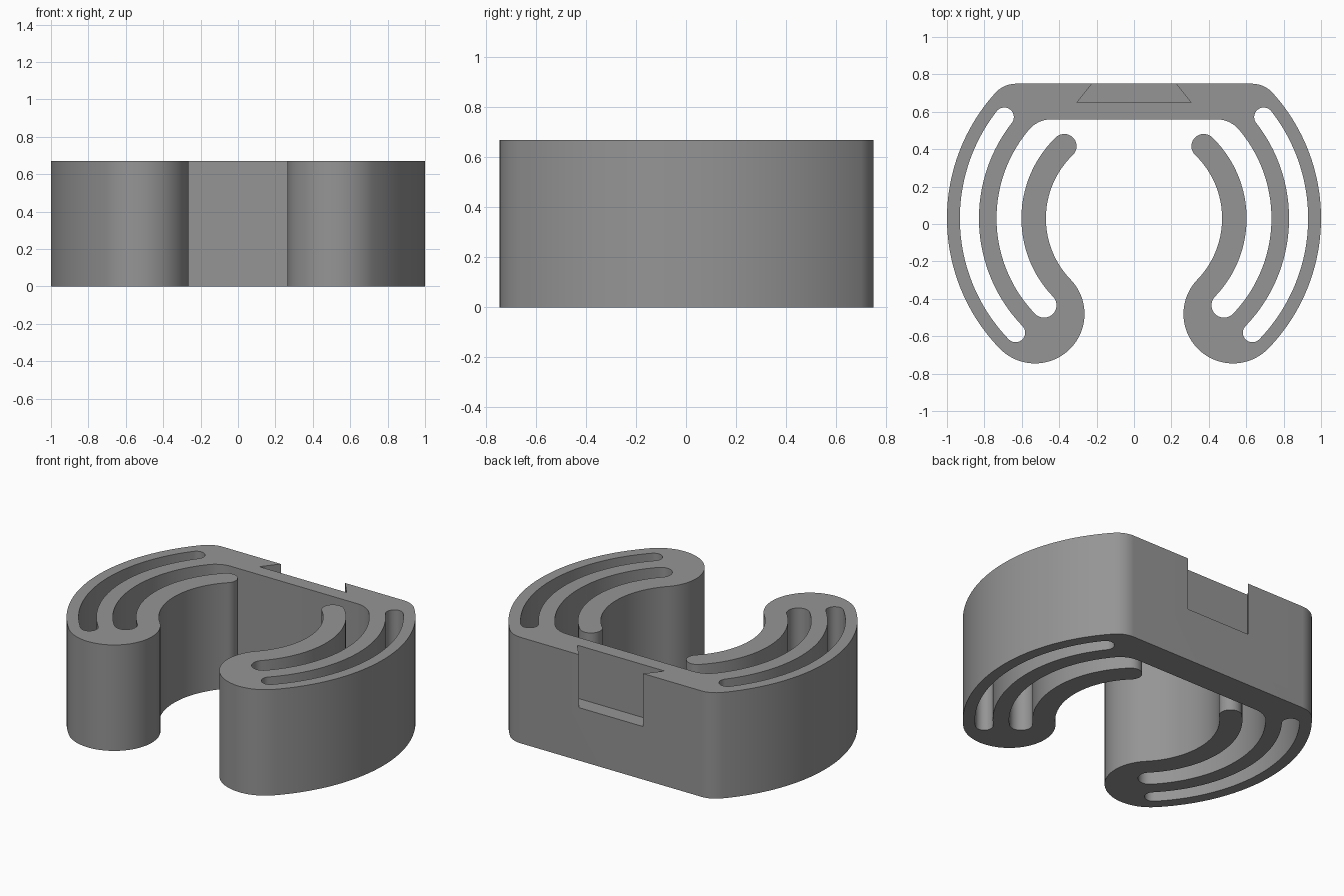
import bpy, bmesh, math

if "Cube" in bpy.data.objects:
    bpy.data.objects.remove(bpy.data.objects["Cube"])

H = 0.67            # body height
CY = 0.03           # common centre of all the arcs is (0, CY)
LOW, TIP = -44, 46  # end angles of the spring arms


def polar(r, deg):
    a = math.radians(deg)
    return r * math.cos(a), CY + r * math.sin(a)


def arc(centre, r, a0, a1, step=3):
    n = max(2, round(abs(a1 - a0) / step))
    return [(centre[0] + r * math.cos(math.radians(a0 + (a1 - a0) * i / n)),
             centre[1] + r * math.sin(math.radians(a0 + (a1 - a0) * i / n)))
            for i in range(n + 1)]


def fillet(r_arc, y_flat, r):
    """Centre and tangent angle of a fillet between a big arc and a flat edge."""
    dy = y_flat - r - CY
    x = math.sqrt((r_arc - r) ** 2 - dy ** 2)
    return (x, y_flat - r), math.degrees(math.atan2(dy, x))


def loop_edges(bm, pts, z):
    clean = [p for i, p in enumerate(pts) if math.dist(p, pts[i - 1]) > 1e-4]
    vs = [bm.verts.new((x, y, z)) for x, y in clean]
    return [bm.edges.new((vs[i - 1], vs[i])) for i in range(len(vs))]


C = (0, CY)
out_c, out_a = fillet(1.0, 0.75, 0.151)
in_c, in_a = fillet(0.735, 0.56, 0.16)

# Right half of the outline: shoulder, outer wall, foot, inner arm, open slot
half = (arc(out_c, 0.151, 90, out_a)
        + arc(C, 1.0, out_a, LOW, 2)
        + arc(polar(0.7355, LOW), 0.2645, LOW, LOW - 180)
        + arc(C, 0.471, LOW, TIP, 2)
        + arc(polar(0.5365, TIP), 0.0655, TIP + 180, TIP, 9)
        + arc(C, 0.602, TIP, LOW, 2)
        + arc(polar(0.6685, LOW), 0.0665, LOW + 180, LOW + 360, 9)
        + arc(C, 0.735, LOW, in_a, 2)
        + arc(in_c, 0.16, in_a, 90))
outline = half + [(-x, y) for x, y in reversed(half)]

# Closed curved slot in the outer wall
slot = (arc(C, 0.931, LOW, 38, 2)
        + arc(polar(0.88, 38), 0.051, 38, 218, 9)
        + arc(C, 0.829, 38, LOW, 2)
        + arc(polar(0.88, LOW), 0.051, LOW + 180, LOW + 360, 9))

bm = bmesh.new()
edges = []
for pts in (outline, slot, [(-x, y) for x, y in slot]):
    edges += loop_edges(bm, pts, H)
bmesh.ops.triangle_fill(bm, edges=edges, use_beauty=True, use_dissolve=False)
for f in bm.faces:
    f.normal_update()
    if f.normal.z < 0:
        f.normal_flip()
mesh = bpy.data.meshes.new("clip_body")
bm.to_mesh(mesh)
bm.free()
body = bpy.data.objects.new("clip_body", mesh)
bpy.context.collection.objects.link(body)

grey = bpy.data.materials.new("mid grey")
grey.diffuse_color = (0.3, 0.3, 0.3, 1)
grey.use_nodes = True
grey.node_tree.nodes["Principled BSDF"].inputs["Base Color"].default_value = grey.diffuse_color
mesh.materials.append(grey)

# Dovetail pocket cutter: wider inside, open at the back and top
bm = bmesh.new()
prof = [(-0.305, 0.65), (0.305, 0.65), (0.145, 0.85), (-0.145, 0.85)]
lo = [bm.verts.new((x, y, H / 2)) for x, y in prof]
hi = [bm.verts.new((x, y, H + 0.2)) for x, y in prof]
bm.faces.new(lo[::-1])
bm.faces.new(hi)
for i in range(4):
    bm.faces.new((lo[i - 1], lo[i], hi[i], hi[i - 1]))
cut_mesh = bpy.data.meshes.new("dovetail_cutter")
bm.to_mesh(cut_mesh)
bm.free()
cut_mesh.materials.append(grey)
cutter = bpy.data.objects.new("dovetail_cutter", cut_mesh)
bpy.context.collection.objects.link(cutter)
cutter.hide_render = True

# Thicken the profile downwards, then cut the pocket
solid = body.modifiers.new("height", 'SOLIDIFY')
solid.thickness = H
solid.offset = -1
cut = body.modifiers.new("dovetail", 'BOOLEAN')
cut.operation = 'DIFFERENCE'
cut.solver = 'EXACT'
cut.object = cutter

bpy.context.view_layer.objects.active = body
body.select_set(True)
bpy.ops.object.convert(target='MESH')
bpy.data.objects.remove(cutter)
bpy.ops.object.shade_smooth_by_angle(angle=math.radians(30))
